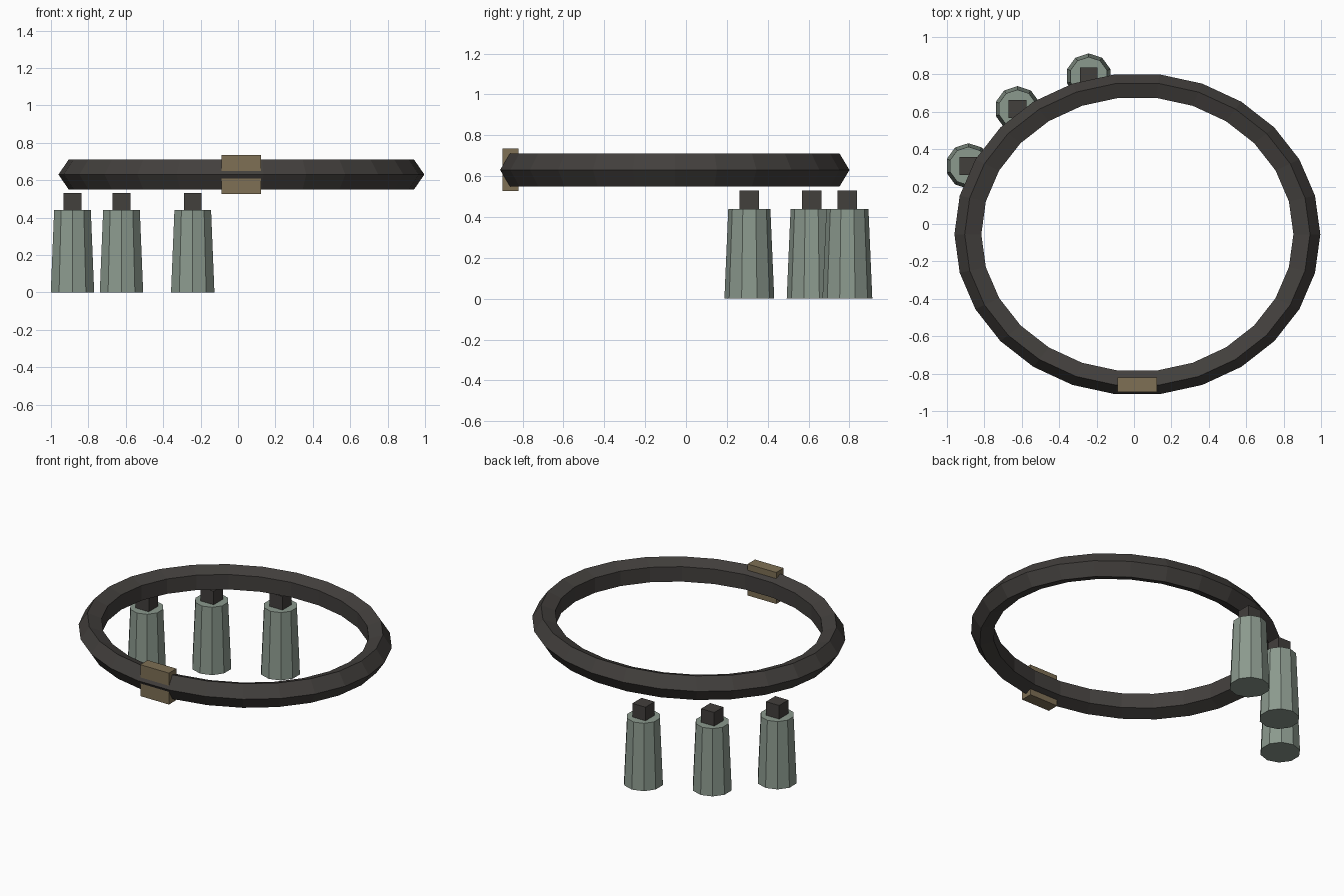
import bpy

if "Cube" in bpy.data.objects:
    bpy.data.objects.remove(bpy.data.objects["Cube"])


def material(name, rgb):
    m = bpy.data.materials.new(name)
    m.diffuse_color = (*rgb, 1)
    m.use_nodes = True
    m.node_tree.nodes["Principled BSDF"].inputs["Base Color"].default_value = m.diffuse_color
    return m


DARK = material("dark_leather", (0.055, 0.05, 0.046))
TAN = material("dull_brass", (0.21, 0.16, 0.09))
GREEN = material("grey_green", (0.26, 0.32, 0.27))


def finish(name, mat):
    o = bpy.context.object
    o.name = name
    o.data.materials.append(mat)
    return o


def box(name, mat, centre, size):
    bpy.ops.mesh.primitive_cube_add(size=1, location=centre)
    o = finish(name, mat)
    o.scale = size
    return o


# Oval belt ring with a five-sided cross-section
bpy.ops.mesh.primitive_torus_add(
    major_segments=26, minor_segments=5, major_radius=0.95,
    minor_radius=0.084, location=(0.018, -0.055, 0.63))
finish("belt", DARK).scale = (0.946, 0.833, 1)

# Buckle block at the front of the belt
box("buckle", TAN, (0.018, -0.859, 0.63), (0.21, 0.078, 0.208))

# Three tapered ten-sided flasks with square stoppers
for i, (x, y) in enumerate([(-0.885, 0.31), (-0.623, 0.615), (-0.242, 0.79)], 1):
    bpy.ops.mesh.primitive_cone_add(
        vertices=10, radius1=0.122, radius2=0.103, depth=0.44,
        location=(x, y, 0.22))
    finish(f"flask_{i}", GREEN)
    box(f"stopper_{i}", DARK, (x, y, 0.48), (0.096, 0.096, 0.1))
